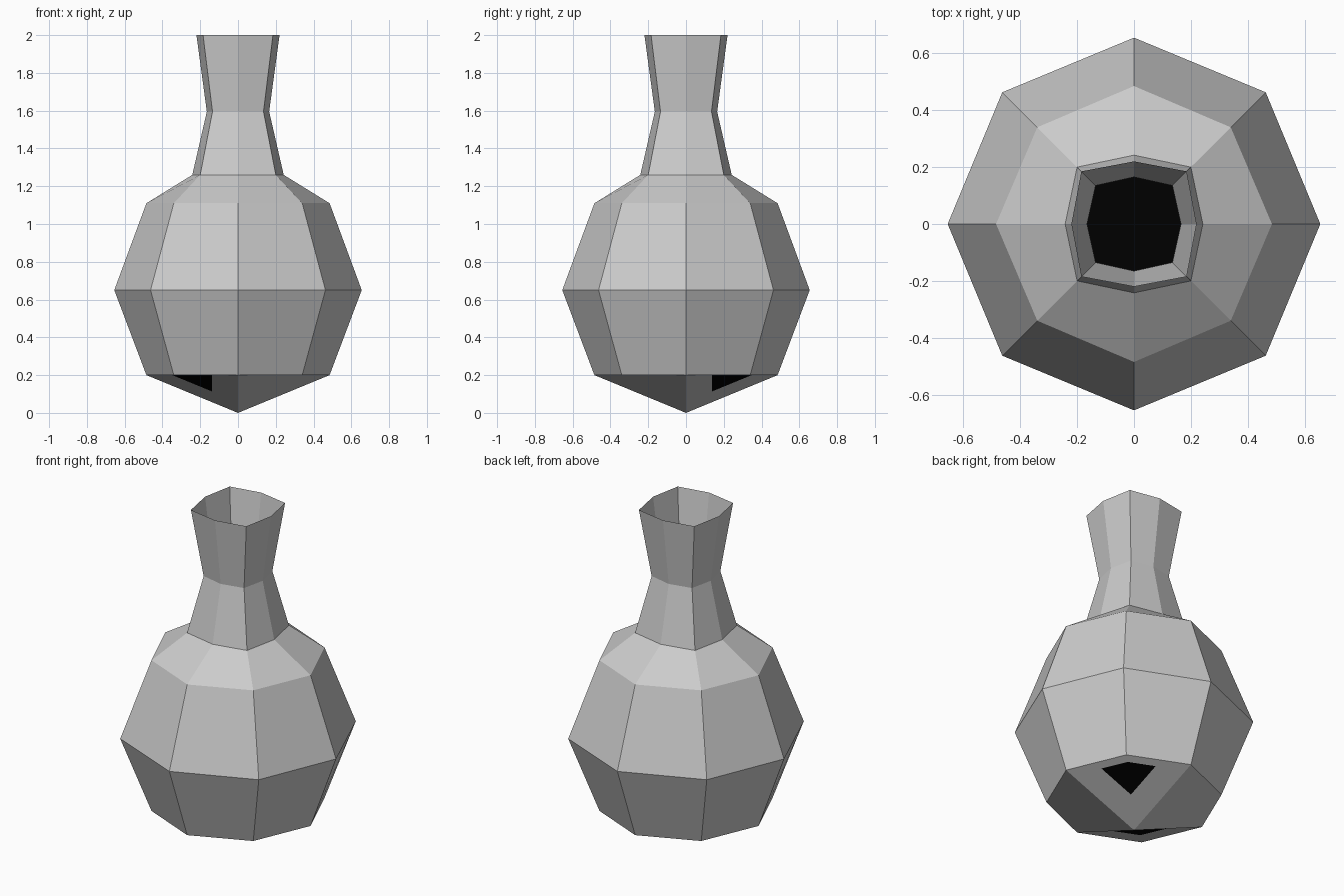
import bpy
import math

if "Cube" in bpy.data.objects:
    bpy.data.objects.remove(bpy.data.objects["Cube"])


def ring(axis_r, diag, z):
    """Eight points: axis_r on the axes, (diag, diag) on the diagonals."""
    pts = []
    for k in range(8):
        a = k * math.pi / 4
        r = axis_r if k % 2 == 0 else diag * math.sqrt(2)
        pts.append((r * math.cos(a), r * math.sin(a), z))
    return pts


def vessel(name, rings, apex_z, capped=False, turned=False):
    verts = [(0, 0, apex_z)]
    for r in rings:
        verts += ring(*r)
    faces = []
    # Pointed base of four bent quads
    for q in range(4):
        a, b, c = (1 + (2 * q + j) % 8 for j in (0, 1, 2))
        quad = [c, b, a, 0]
        if turned and q % 2 == 0:
            quad = [b, a, 0, c]
        faces.append(quad)
    # Side walls
    for i in range(len(rings) - 1):
        lo, hi = 1 + 8 * i, 9 + 8 * i
        for k in range(8):
            n = (k + 1) % 8
            faces.append([lo + k, lo + n, hi + n, hi + k])
    if capped:
        top = 1 + 8 * (len(rings) - 1)
        faces.append([top + k for k in range(8)])
    mesh = bpy.data.meshes.new(name)
    mesh.from_pydata(verts, [], faces)
    mesh.update()
    obj = bpy.data.objects.new(name, mesh)
    bpy.context.collection.objects.link(obj)
    return obj


# Round bulb, as (axis radius, diagonal x, z)
bulb = [(0.485, 0.34, 0.20), (0.655, 0.463, 0.65), (0.485, 0.34, 1.11)]
# Squarish neck flaring to an open rim
neck = [(0.242, 0.20, 1.26), (0.165, 0.135, 1.595), (0.22, 0.185, 2.0)]
vessel("flask", bulb + neck, 0.0)

# Dark liquid: slightly shrunken bulb with a flat top
s, mid = 0.95, 0.65
inner = [(a * s, d * s, mid + (z - mid) * s) for a, d, z in bulb]
liquid = vessel("liquid", inner, mid - mid * s, capped=True, turned=True)
black = bpy.data.materials.new("black_liquid")
black.diffuse_color = (0.0, 0.0, 0.0, 1.0)
black.use_nodes = True
black.node_tree.nodes["Principled BSDF"].inputs["Base Color"].default_value = black.diffuse_color
liquid.data.materials.append(black)
